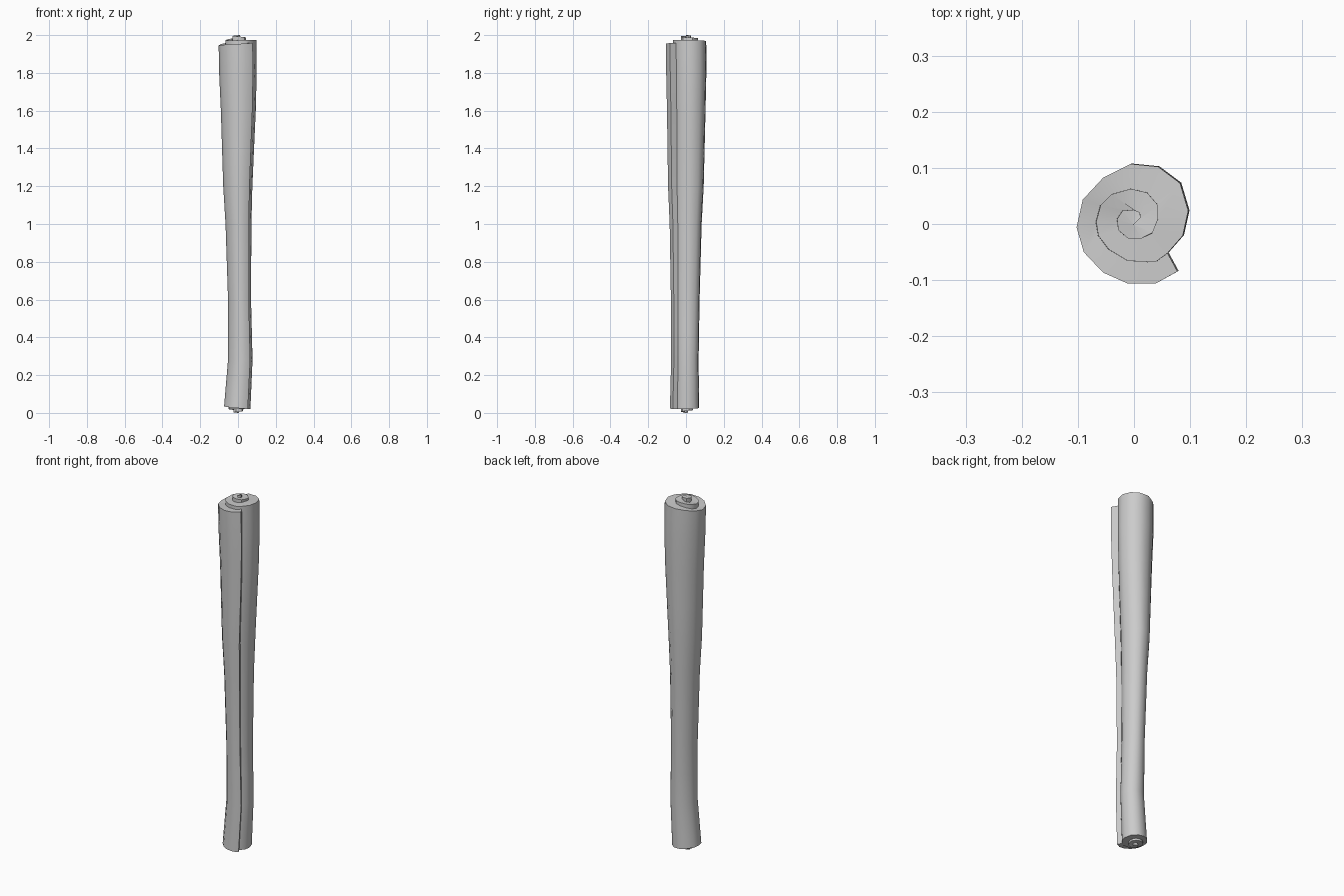
import bpy, bmesh, math

cube = bpy.data.objects.get("Cube")
if cube:
    bpy.data.objects.remove(cube)

mat = bpy.data.materials.new("light_grey")
mat.use_nodes = True
GREY = (0.6, 0.6, 0.6, 1)
mat.diffuse_color = GREY
mat.node_tree.nodes["Principled BSDF"].inputs["Base Color"].default_value = GREY

# Plan of the roll: a spiral from the outer flap to the core
SPIRAL = [(.08, -.085), (.04, -.107), (-.01, -.107), (-.055, -.087), (-.09, -.05),
          (-.103, -.005), (-.092, .045), (-.055, .085), (-.005, .11), (.045, .105),
          (.085, .075), (.1, .025), (.09, -.02), (.062, -.052), (.04, -.068),
          (-.01, -.066), (-.045, -.045), (-.064, -.02), (-.068, .005), (-.06, .035),
          (-.04, .055), (-.005, .065), (.025, .058), (.045, .035), (.045, .01),
          (.035, -.015), (.015, -.025), (-.01, -.025), (-.028, -.01), (-.03, .01),
          (-.02, .025), (0, .027), (.012, .022), (.013, .012)]
N = len(SPIRAL)

# Taper along the height: z, (x scale, y scale, x shift, y shift)
TAPER = [(0, (.69, .71, -.004, -.009)), (.03, (.69, .71, -.003, -.009)),
         (.28, (.64, .67, .013, -.007)), (.6, (.6, .7, .009, -.005)),
         (1.0, (.675, .78, .0035, -.003)), (1.2, (.76, .87, 0, -.002)),
         (1.6, (.91, .94, .003, 0)), (1.8, (.98, .98, .001, 0)),
         (1.94, (.985, .985, -.001, -.001)), (2.0, (.97, .98, -.001, -.001))]
LEVELS = [.1, .28, .45, .6, .8, 1.0, 1.2, 1.4, 1.6, 1.8, 1.9]

# Rim heights along the spiral: index, (bottom, top)
RIM = [(0, (.02, 1.958)), (5, (.035, 1.945)), (8, (.027, 1.967)), (11, (.02, 1.975)),
       (14, (.02, 1.973)), (18, (.02, 1.972)), (21, (.015, 1.985)), (24, (.01, 1.987)),
       (27, (.004, 1.994)), (33, (0, 2.0))]


def interp(table, t):
    """Linear blend of the tuples in a sorted table."""
    for (t0, a), (t1, b) in zip(table, table[1:]):
        if t <= t1:
            f = max(0, (t - t0) / (t1 - t0))
            return [p + (q - p) * f for p, q in zip(a, b)]
    return list(table[-1][1])


def place(p, z):
    sx, sy, dx, dy = interp(TAPER, z)
    return (p[0] * sx + dx, p[1] * sy + dy, z)


def inner_point(i):
    """Plan point one turn further in."""
    if i < 13:
        return SPIRAL[i + 13]
    j = 25 + round(.8 * (i - 13))
    return SPIRAL[j] if j < N else (0, 0)


bm = bmesh.new()
outer, inner = [], []
for i, p in enumerate(SPIRAL):
    bottom, top = interp(RIM, i)
    heights = [bottom] + LEVELS + [top]
    outer.append([bm.verts.new(place(p, z)) for z in heights])
    q = inner_point(i)
    inner.append([bm.verts.new(place(q, z)) for z in (heights if i == 0 else (bottom, top))])

for i in range(N - 1):
    a, b, c, d = outer[i], outer[i + 1], inner[i], inner[i + 1]
    # Wound wall
    for k in range(len(a) - 1):
        bm.faces.new((a[k], a[k + 1], b[k + 1], b[k]))
    # End edges of the sheet, top and bottom
    bm.faces.new((a[-1], c[-1], d[-1], b[-1]))
    bm.faces.new((a[0], b[0], d[0], c[0]))

# Free edge of the flap
a, c = outer[0], inner[0]
for k in range(len(a) - 1):
    bm.faces.new((c[k], c[k + 1], a[k + 1], a[k]))

bmesh.ops.dissolve_degenerate(bm, dist=1e-5, edges=bm.edges[:])
mesh = bpy.data.meshes.new("rolled_sheet")
bm.to_mesh(mesh)
bm.free()
mesh.materials.append(mat)
roll = bpy.data.objects.new("rolled_sheet", mesh)
bpy.context.collection.objects.link(roll)
bpy.context.view_layer.objects.active = roll
roll.select_set(True)
bpy.ops.object.shade_smooth_by_angle(angle=math.radians(40))
